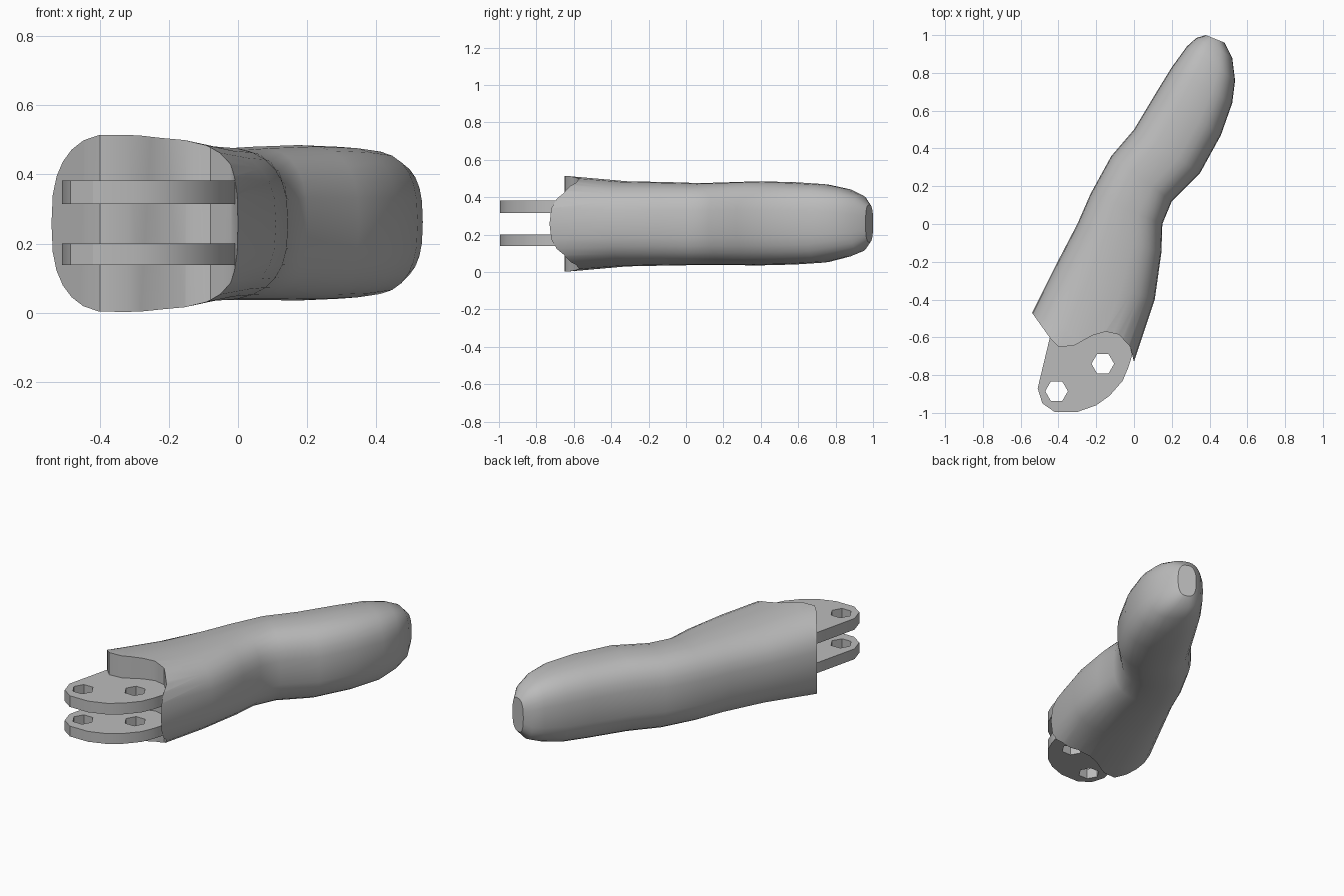
import bpy, bmesh
from math import cos, sin, tau, copysign

if "Cube" in bpy.data.objects:
    bpy.data.objects.remove(bpy.data.objects["Cube"])

grey = bpy.data.materials.new("plain grey")
grey.use_nodes = True
grey.diffuse_color = (0.5, 0.5, 0.5, 1)
grey.node_tree.nodes["Principled BSDF"].inputs["Base Color"].default_value = (0.5, 0.5, 0.5, 1)


def add_object(name, bm):
    bmesh.ops.recalc_face_normals(bm, faces=bm.faces)
    mesh = bpy.data.meshes.new(name)
    bm.to_mesh(mesh)
    bm.free()
    mesh.materials.append(grey)
    obj = bpy.data.objects.new(name, mesh)
    bpy.context.collection.objects.link(obj)
    return obj


def prism(name, outline, low, high):
    bm = bmesh.new()
    face = bm.faces.new([bm.verts.new((x, y, low)) for x, y in outline])
    top = bmesh.ops.extrude_face_region(bm, geom=[face])["geom"]
    verts = [v for v in top if isinstance(v, bmesh.types.BMVert)]
    bmesh.ops.translate(bm, verts=verts, vec=(0, 0, high - low))
    return add_object(name, bm)


def cut(target, cutter):
    mod = target.modifiers.new("cut", "BOOLEAN")
    mod.operation = "DIFFERENCE"
    mod.solver = "EXACT"
    mod.object = cutter
    bpy.context.view_layer.objects.active = target
    bpy.ops.object.modifier_apply(modifier=mod.name)
    bpy.data.objects.remove(cutter)


# Bent body: left edge point, right edge point, bottom and top of each section
stations = [
    (-.64, -.67, -.09, -.93, -.01, .53),
    (-.54, -.47, 0, -.73, .005, .51),
    (-.42, -.23, .11, -.4, .03, .485),
    (-.3, 0, .145, -.15, .035, .48),
    (-.23, .16, .15, 0, .037, .475),
    (-.12, .36, .2, .12, .037, .48),
    (0, .5, .35, .27, .035, .485),
    (.12, .7, .46, .47, .04, .48),
    (.2, .83, .52, .64, .05, .47),
    (.28, .94, .535, .76, .08, .445),
    (.33, .985, .52, .88, .11, .41),
    (.38, 1, .48, .96, .16, .36),
]
SIDES = 28
POWER = 2 / 2.7


def rounded(value):
    return copysign(abs(value) ** POWER, value)


bm = bmesh.new()
rings = []
for lx, ly, rx, ry, low, high in stations:
    ring = []
    for i in range(SIDES):
        a = tau * i / SIDES
        t = (1 + rounded(cos(a))) / 2
        z = (low + high) / 2 + rounded(sin(a)) * (high - low) / 2
        ring.append(bm.verts.new((lx + (rx - lx) * t, ly + (ry - ly) * t, z)))
    rings.append(ring)
for a, b in zip(rings, rings[1:]):
    for i in range(SIDES):
        j = (i + 1) % SIDES
        bm.faces.new((a[i], a[j], b[j], b[i]))
bm.faces.new(rings[0])
bm.faces.new(rings[-1])
body = add_object("body", bm)

# Scalloped front end of the body
scallop = [(-.68, -.274), (-.54, -.47), (-.44, -.61), (-.4, -.65), (-.32, -.645),
           (-.22, -.59), (-.15, -.57), (-.08, -.585), (-.02, -.65), (0, -.73),
           (.1, -.83), (.1, -1.2), (-.9, -1.2), (-.9, -.274)]
cut(body, prism("end_cutter", scallop, -.3, .9))

# Pair of hinge plates with two six-sided pin holes each
plate = [(-.42, -.5), (-.45, -.62), (-.51, -.87), (-.485, -.95), (-.42, -.995),
         (-.3, -.995), (-.2, -.96), (-.13, -.91), (-.06, -.83), (-.03, -.76),
         (-.005, -.68), (-.02, -.63), (-.08, -.56), (-.15, -.5)]
plates = []
for name, low, high in (("lower_hinge_plate", .138, .2), ("upper_hinge_plate", .315, .382)):
    obj = prism(name, plate, low, high)
    for x, y in ((-.41, -.885), (-.165, -.74)):
        hole = [(x + .06 * cos(tau * k / 6), y + .06 * sin(tau * k / 6)) for k in range(6)]
        cut(obj, prism("hole_cutter", hole, low - .1, high + .1))
    plates.append(obj)

# Smooth body, crisp hinge edges
for obj in [body] + plates:
    bpy.ops.object.select_all(action="DESELECT")
    obj.select_set(True)
    bpy.context.view_layer.objects.active = obj
    bpy.ops.object.shade_smooth_by_angle(angle=.6)
